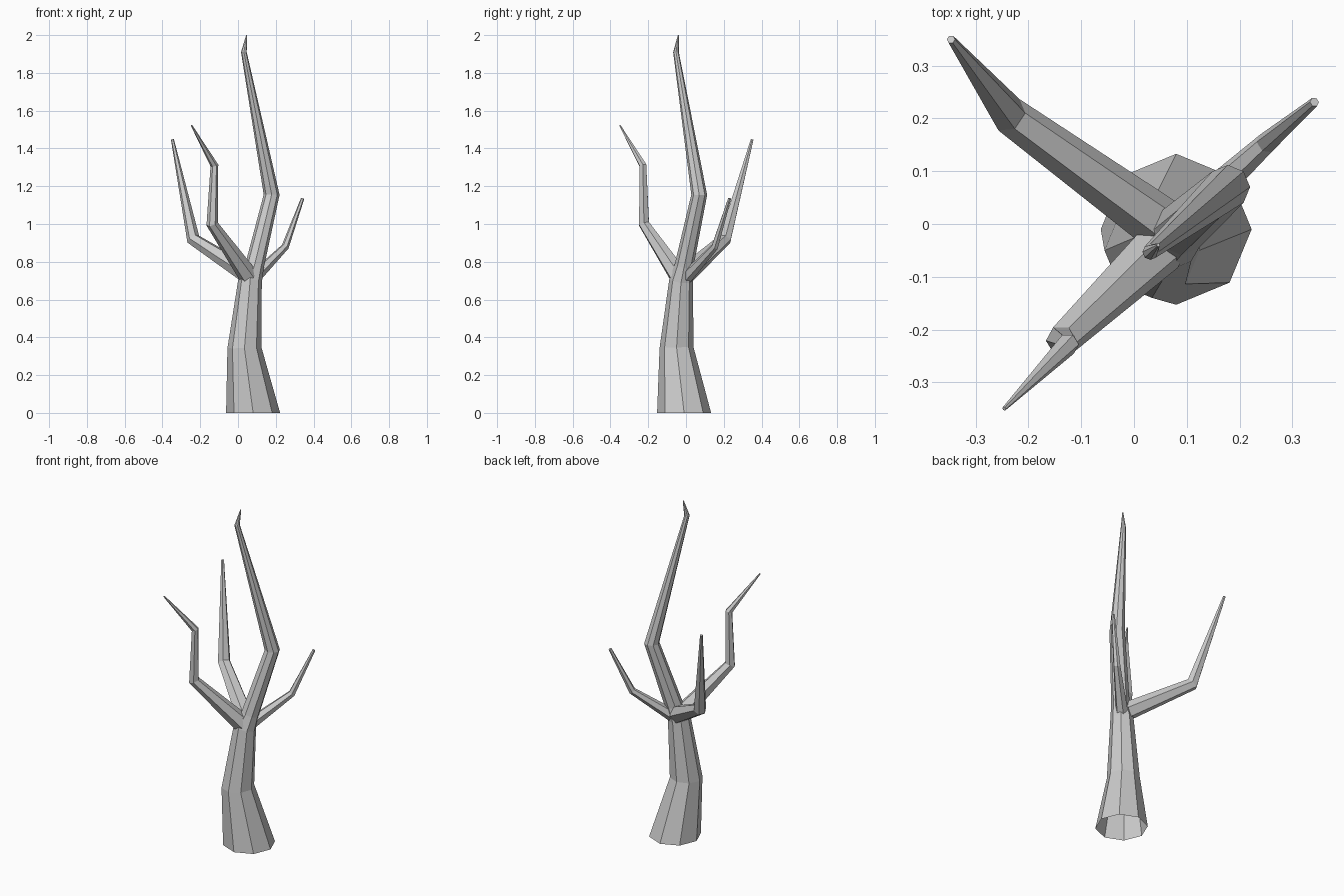
import bpy, bmesh
from math import cos, sin, tau
from mathutils import Vector, Quaternion

if "Cube" in bpy.data.objects:
    bpy.data.objects.remove(bpy.data.objects["Cube"])


def limb(name, sides, path, base_up=False):
    """Tapered tube through (x, y, z, radius) points: open base, capped tip."""
    pts = [Vector(p[:3]) for p in path]
    segs = [(b - a).normalized() for a, b in zip(pts, pts[1:])]
    dirs = [Vector((0, 0, 1)) if base_up else segs[0]]
    dirs += [(a + b).normalized() for a, b in zip(segs, segs[1:])] + [segs[-1]]
    bm = bmesh.new()
    rings, q, prev = [], Quaternion(), Vector((0, 0, 1))
    for p, d, row in zip(pts, dirs, path):
        q = prev.rotation_difference(d) @ q
        prev = d
        rings.append([bm.verts.new(p + q @ Vector((cos(i * tau / sides), sin(i * tau / sides), 0)) * row[3])
                      for i in range(sides)])
    for a, b in zip(rings, rings[1:]):
        for i in range(sides):
            j = (i + 1) % sides
            bm.faces.new((a[i], a[j], b[j], b[i]))
    bm.faces.new(rings[-1])
    mesh = bpy.data.meshes.new(name)
    bm.to_mesh(mesh)
    bm.free()
    ob = bpy.data.objects.new(name, mesh)
    bpy.context.collection.objects.link(ob)
    return ob


# Trunk running up into the tall leader
limb("trunk", 8, [(0.08, -0.01, 0, 0.143), (0.034, -0.05, 0.345, 0.09),
                  (0.064, -0.026, 0.70, 0.063), (0.088, -0.01, 0.78, 0.05),
                  (0.178, 0.07, 1.155, 0.042), (0.031, -0.053, 1.91, 0.015),
                  (0.046, -0.04, 2.0, 0.003)], base_up=True)

# Side branches
limb("back_left_branch", 6, [(0.05, 0.0, 0.735, 0.052), (-0.237, 0.207, 0.92, 0.036),
                             (-0.347, 0.35, 1.447, 0.008)])
limb("front_left_branch", 6, [(0.055, -0.04, 0.725, 0.052), (-0.137, -0.222, 1.0, 0.031),
                              (-0.125, -0.228, 1.31, 0.021), (-0.246, -0.35, 1.522, 0.004)])
limb("right_branch", 6, [(0.085, 0.0, 0.715, 0.035), (0.25, 0.153, 0.88, 0.02),
                         (0.342, 0.231, 1.135, 0.009)])
